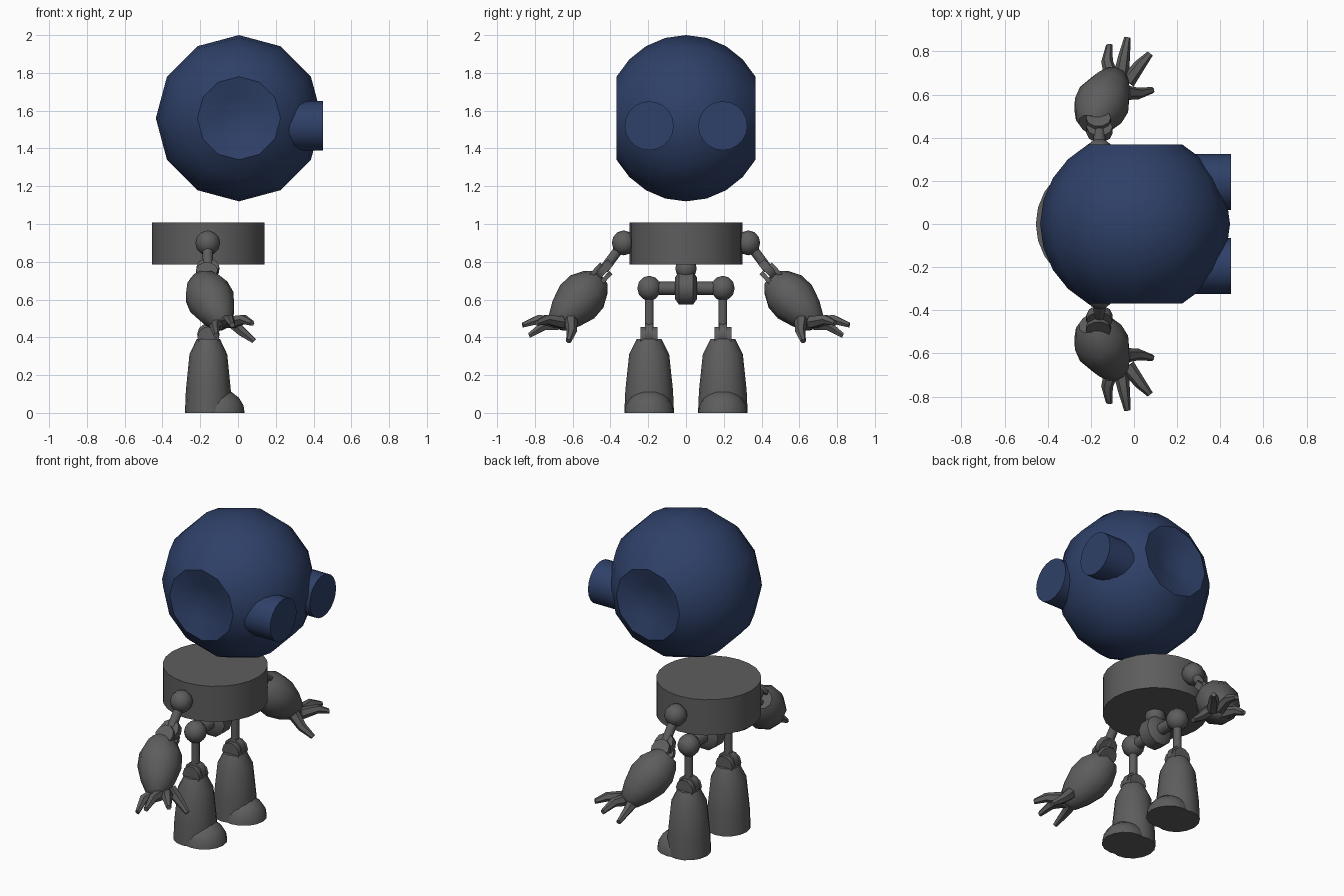
import bpy, bmesh, math
from mathutils import Vector

cube = bpy.data.objects.get("Cube")
if cube:
    bpy.data.objects.remove(cube, do_unlink=True)


def material(name, color):
    m = bpy.data.materials.new(name)
    m.use_nodes = True
    m.diffuse_color = color
    m.node_tree.nodes["Principled BSDF"].inputs["Base Color"].default_value = color
    return m


BLUE = material("navy blue", (0.028, 0.052, 0.14, 1))
GREY = material("dark grey", (0.11, 0.11, 0.11, 1))


def sweep(name, points, radii, segs=12, mat=GREY, squash=1.0):
    """Join round sections along a path; all sections share the path's overall direction."""
    points = [Vector(p) for p in points]
    quat = (points[-1] - points[0]).to_track_quat('Z', 'Y')
    bm = bmesh.new()
    rings = []
    for p, r in zip(points, radii):
        ring = []
        for i in range(segs):
            a = 2 * math.pi * i / segs
            ring.append(bm.verts.new(p + quat @ Vector((r * math.cos(a), r * squash * math.sin(a), 0))))
        rings.append(ring)
    for a, b in zip(rings, rings[1:]):
        for i in range(segs):
            j = (i + 1) % segs
            bm.faces.new((a[i], a[j], b[j], b[i]))
    for ring, r in ((rings[0], radii[0]), (rings[-1], radii[-1])):
        if r > 0:
            bm.faces.new(ring)
    bmesh.ops.remove_doubles(bm, verts=bm.verts, dist=1e-5)
    bmesh.ops.recalc_face_normals(bm, faces=bm.faces)
    mesh = bpy.data.meshes.new(name)
    bm.to_mesh(mesh)
    bm.free()
    mesh.materials.append(mat)
    ob = bpy.data.objects.new(name, mesh)
    bpy.context.collection.objects.link(ob)
    bpy.ops.object.select_all(action='DESELECT')
    ob.select_set(True)
    bpy.context.view_layer.objects.active = ob
    bpy.ops.object.shade_smooth_by_angle(angle=math.radians(38))
    return ob


def lathe(name, start, axis, profile, **kw):
    """Turn (distance, radius) pairs around an axis."""
    start, axis = Vector(start), Vector(axis).normalized()
    return sweep(name, [start + axis * d for d, r in profile], [r for d, r in profile], **kw)


def rod(name, a, b, r, **kw):
    return sweep(name, [a, b], [r, r], **kw)


def ball(name, center, r, segs=10, rings=6):
    angles = [math.pi * i / rings for i in range(rings + 1)]
    prof = [(-r * math.cos(t), max(0, r * math.sin(t)) if 0 < t < math.pi else 0) for t in angles]
    return lathe(name, center, (0, 0, 1), prof, segs=segs)


def hinge(name, inner, outer, axis):
    """A middle disc on the upper limb, held between two discs on the lower limb."""
    axis = Vector(axis).normalized()
    for part, center, lo, hi, r in (("tongue", inner, -0.021, 0.021, 0.06),
                                    ("fork_a", outer, 0.021, 0.045, 0.058),
                                    ("fork_b", outer, -0.045, -0.021, 0.058)):
        rod(f"{name}_{part}", Vector(center) + axis * lo, Vector(center) + axis * hi, r, segs=10)


# Head: a sphere whose two poles are pushed in as ear dishes
R = 0.44
half = [(0.31, 0), (0.34, 0.11)]
half += [(0.965 * R * math.cos(math.radians(t)), R * math.sin(math.radians(t))) for t in range(30, 90, 15)]
profile = [(-d, r) for d, r in half] + [(0, R)] + half[::-1]
lathe("head", (0.005, 0, 1.56), (0, 1, 0), profile, segs=12, mat=BLUE)

# Torso and pelvis
CX = -0.157
rod("torso", (CX, 0, 0.785), (CX, 0, 1.007), 0.298, segs=24)
ball("waist_ball", (CX, 0, 0.765), 0.06)
lathe("pelvis_hub", (CX, -0.058, 0.66), (0, 1, 0),
      [(0, 0.06), (0.02, 0.09), (0.096, 0.09), (0.116, 0.06)], segs=10)
rod("hip_axle", (CX, -0.2, 0.66), (CX, 0.2, 0.66), 0.035)

for s, side in ((1, "left"), (-1, "right")):
    def P(x, y, z):
        return Vector((x, s * y, z))

    # Eye
    rod(f"eye_{side}", P(0.2, 0.195, 1.52), P(0.45, 0.195, 1.52), 0.13, segs=20, mat=BLUE)

    # Upper arm and elbow
    shoulder, elbow = P(-0.16, 0.33, 0.9), P(-0.16, 0.435, 0.76)
    ball(f"shoulder_{side}", shoulder, 0.066)
    rod(f"upper_arm_{side}", shoulder, elbow, 0.027, segs=10)
    hinge(f"elbow_{side}", elbow, P(-0.165, 0.46, 0.725), P(0, 0.72, 0.69))

    # Forearm
    lathe(f"forearm_{side}", P(-0.2, 0.46, 0.71), P(0.34, 0.65, -0.68),
          [(0, 0.06), (0.03, 0.088), (0.1, 0.122), (0.18, 0.126),
           (0.27, 0.098), (0.34, 0.062), (0.36, 0.03)], segs=10)

    # Fingers: base, knuckle, tip
    fingers = {
        "front_finger": (P(-0.03, 0.66, 0.48), P(0.03, 0.74, 0.495), P(0.075, 0.79, 0.475)),
        "middle_finger": (P(-0.06, 0.69, 0.48), P(-0.045, 0.78, 0.495), P(-0.03, 0.865, 0.465)),
        "back_finger": (P(-0.1, 0.67, 0.47), P(-0.125, 0.755, 0.46), P(-0.115, 0.83, 0.41)),
        "thumb": (P(-0.04, 0.61, 0.49), P(0.02, 0.605, 0.43), P(0.085, 0.62, 0.38)),
    }
    for name, path in fingers.items():
        sweep(f"{name}_{side}", path, [0.036, 0.027, 0.015], segs=6)

    # Thigh and knee
    LY = 0.195
    ball(f"hip_{side}", P(CX, LY, 0.66), 0.066)
    rod(f"thigh_{side}", P(CX, LY, 0.43), P(CX, LY, 0.66), 0.024, segs=10)
    hinge(f"knee_{side}", P(CX, LY, 0.415), P(CX, LY, 0.4), (0, 1, 0))

    # Shin
    lathe(f"shin_{side}", P(CX, LY, 0), (0, 0, 1),
          [(0, 0.124), (0.12, 0.119), (0.31, 0.1), (0.39, 0.062)], segs=16, squash=1.06)

    # Toe: a low dome in front of the shin
    dome = [(0, 0.13), (0.04, 0.124), (0.08, 0.1), (0.11, 0.062), (0.125, 0)]
    lathe(f"toe_{side}", P(-0.095, LY, 0), (0, 0, 1), dome, segs=16)
